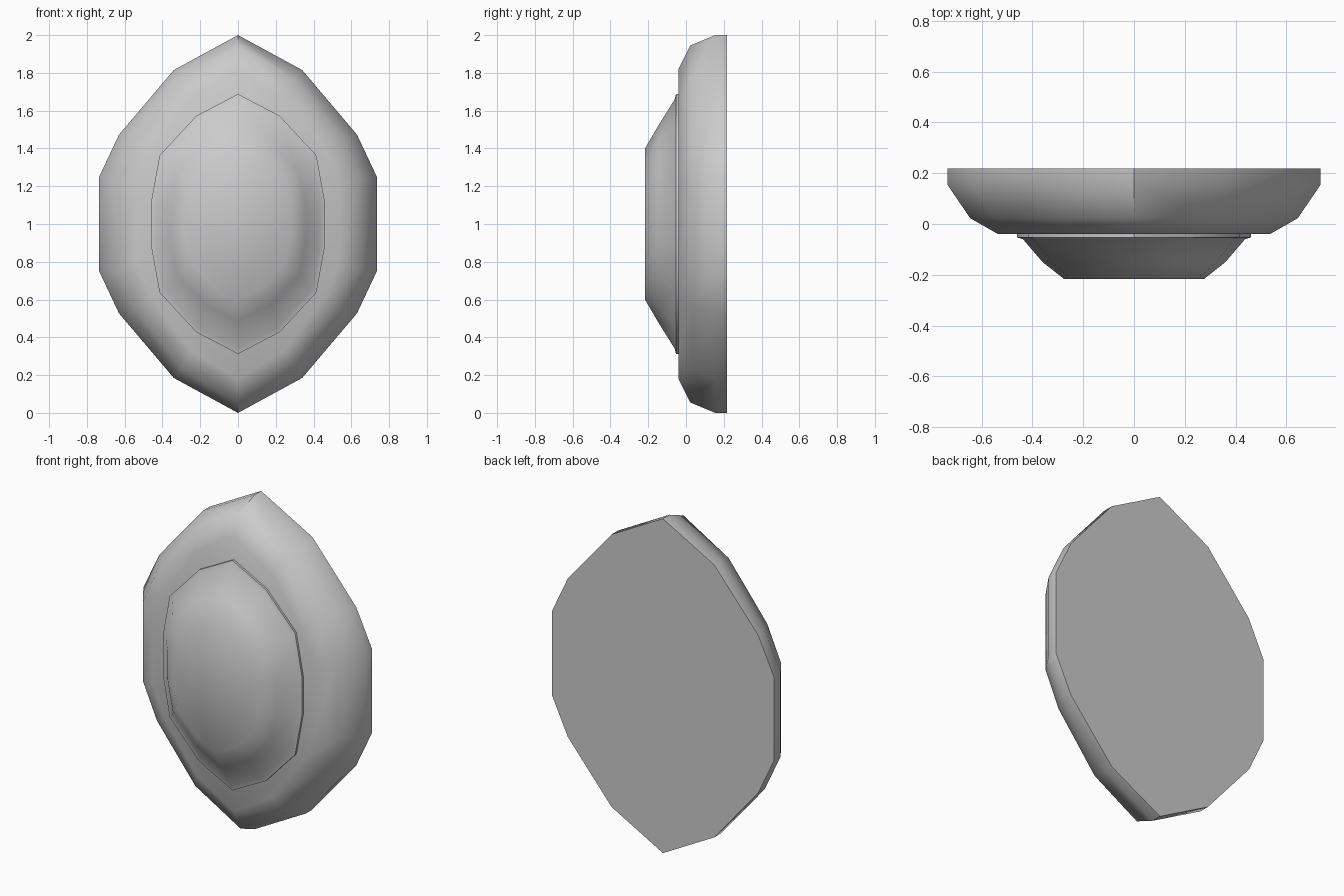
import bpy, bmesh, math

if "Cube" in bpy.data.objects:
    bpy.data.objects.remove(bpy.data.objects["Cube"])

# Quarter outlines (x, height above centre), from top tip to side
RIM = [(0, 1.0), (0.34, 0.815), (0.63, 0.473), (0.735, 0.25)]
DOME = [(0, 0.688), (0.22, 0.573), (0.415, 0.363), (0.46, 0.117)]


def full_loop(q):
    """Mirror a quarter outline into a closed loop."""
    right = q + [(x, -z) for x, z in reversed(q)]
    return right + [(-x, z) for x, z in reversed(right[1:-1])]


def stack(name, quarter, sections, angle):
    """Loft scaled copies of an outline; sections are (y, half width, half height)."""
    w, h = quarter[-1][0], quarter[0][1]
    pts = full_loop(quarter)
    bm = bmesh.new()
    rings = [[bm.verts.new((x * sx / w, y, 1 + z * sz / h)) for x, z in pts]
             for y, sx, sz in sections]
    n = len(pts)
    for a, b in zip(rings, rings[1:]):
        for i in range(n):
            j = (i + 1) % n
            bm.faces.new((a[i], a[j], b[j], b[i]))
    bm.faces.new(rings[0])
    bm.faces.new(rings[-1])
    bmesh.ops.recalc_face_normals(bm, faces=bm.faces)
    me = bpy.data.meshes.new(name)
    bm.to_mesh(me)
    bm.free()
    ob = bpy.data.objects.new(name, me)
    bpy.context.collection.objects.link(ob)
    bpy.ops.object.select_all(action='DESELECT')
    ob.select_set(True)
    bpy.context.view_layer.objects.active = ob
    bpy.ops.object.shade_smooth_by_angle(angle=math.radians(angle))
    return ob


# Wide rounded base with flat back
stack("base_rim", RIM, [(0.218, 0.735, 1.0), (0.155, 0.735, 1.0),
                        (0.023, 0.645, 0.945), (-0.04, 0.535, 0.82)], 45)

# Raised centre: thin lip, then a sloping dome with a flat front
stack("centre_dome", DOME, [(-0.035, 0.46, 0.688), (-0.053, 0.46, 0.688),
                            (-0.06, 0.437, 0.66), (-0.15, 0.36, 0.515),
                            (-0.217, 0.275, 0.40)], 45)
